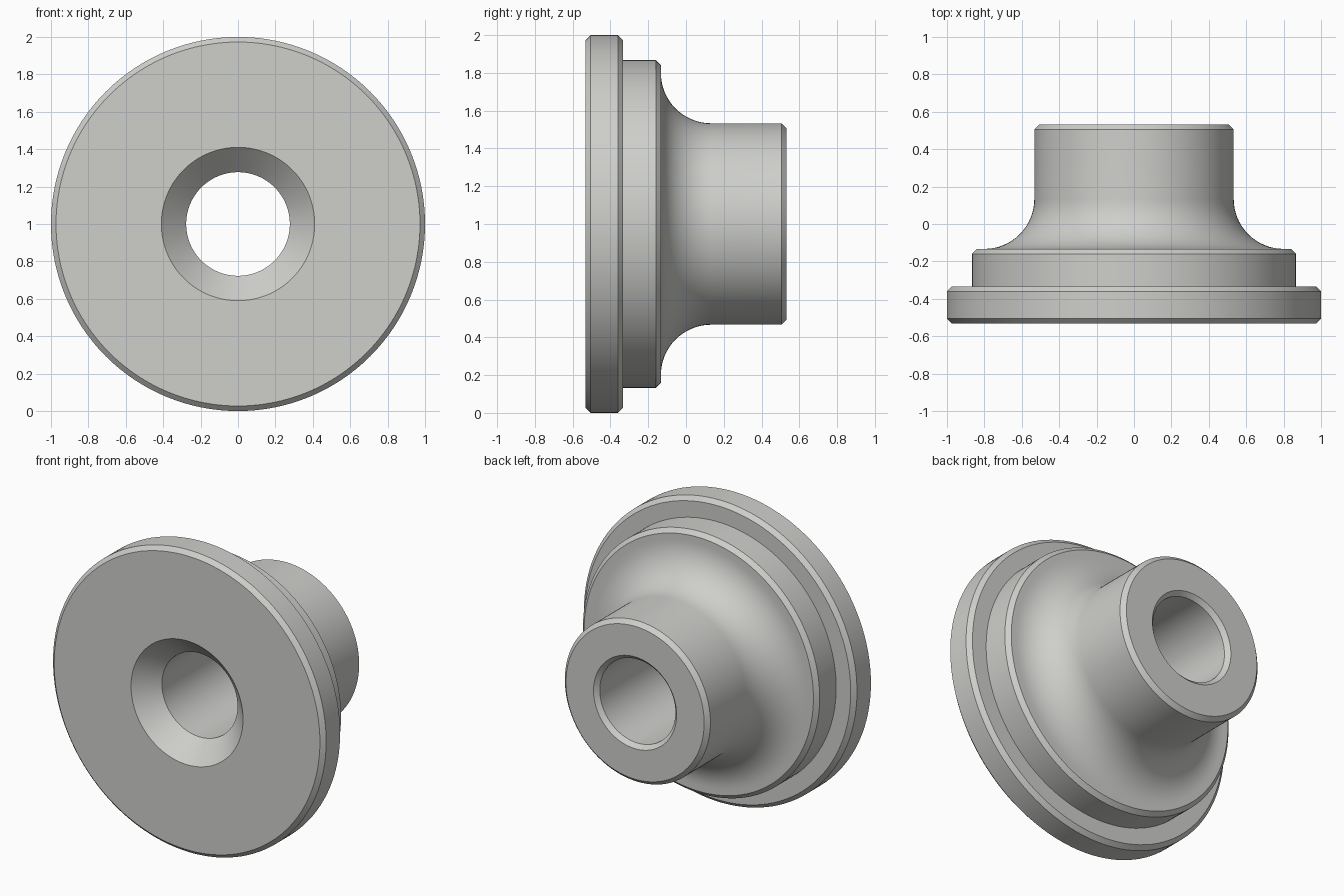
import bpy
import bmesh
import math
from mathutils import Vector

if "Cube" in bpy.data.objects:
    bpy.data.objects.remove(bpy.data.objects["Cube"])

SEGMENTS = 128
C = 0.027            # small edge chamfer
FILLET = 0.267       # concave fillet radius between hub and shoulder

metal = bpy.data.materials.new("light_grey_metal")
metal.diffuse_color = (0.62, 0.62, 0.60, 1.0)
metal.use_nodes = True
metal.node_tree.nodes["Principled BSDF"].inputs["Base Color"].default_value = metal.diffuse_color

# Closed half section as (radius, y), turned around the horizontal axis
profile = [
    # countersunk front face and wide flange
    (0.277, -0.40), (0.41, -0.533),
    (1 - C, -0.533), (1, -0.533 + C), (1, -0.333 - C), (1 - C, -0.333),
    # shoulder step
    (0.867, -0.333), (0.867, -0.133 - C), (0.867 - C, -0.133),
]
# concave fillet up to the hub
for i in range(17):
    a = math.radians(90 * i / 16)
    profile.append((0.8 - FILLET * math.sin(a), 0.134 - FILLET * math.cos(a)))
# hub end and chamfered bore
profile += [(0.533, 0.533 - C), (0.533 - C, 0.533),
            (0.277 + C, 0.533), (0.277, 0.533 - C)]

bm = bmesh.new()
verts = [bm.verts.new((r, y, 1.0)) for r, y in profile]
edges = [bm.edges.new((verts[i], verts[(i + 1) % len(verts)]))
         for i in range(len(verts))]
bmesh.ops.spin(bm, geom=verts + edges, cent=Vector((0, 0, 1)), axis=Vector((0, 1, 0)),
               angle=2 * math.pi, steps=SEGMENTS, use_merge=True)
bmesh.ops.remove_doubles(bm, verts=bm.verts[:], dist=1e-5)
bmesh.ops.recalc_face_normals(bm, faces=bm.faces[:])

mesh = bpy.data.meshes.new("flanged_bushing")
bm.to_mesh(mesh)
bm.free()
mesh.materials.append(metal)

bushing = bpy.data.objects.new("flanged_bushing", mesh)
bpy.context.collection.objects.link(bushing)
bpy.context.view_layer.objects.active = bushing
bushing.select_set(True)
bpy.ops.object.shade_smooth_by_angle(angle=math.radians(30))
